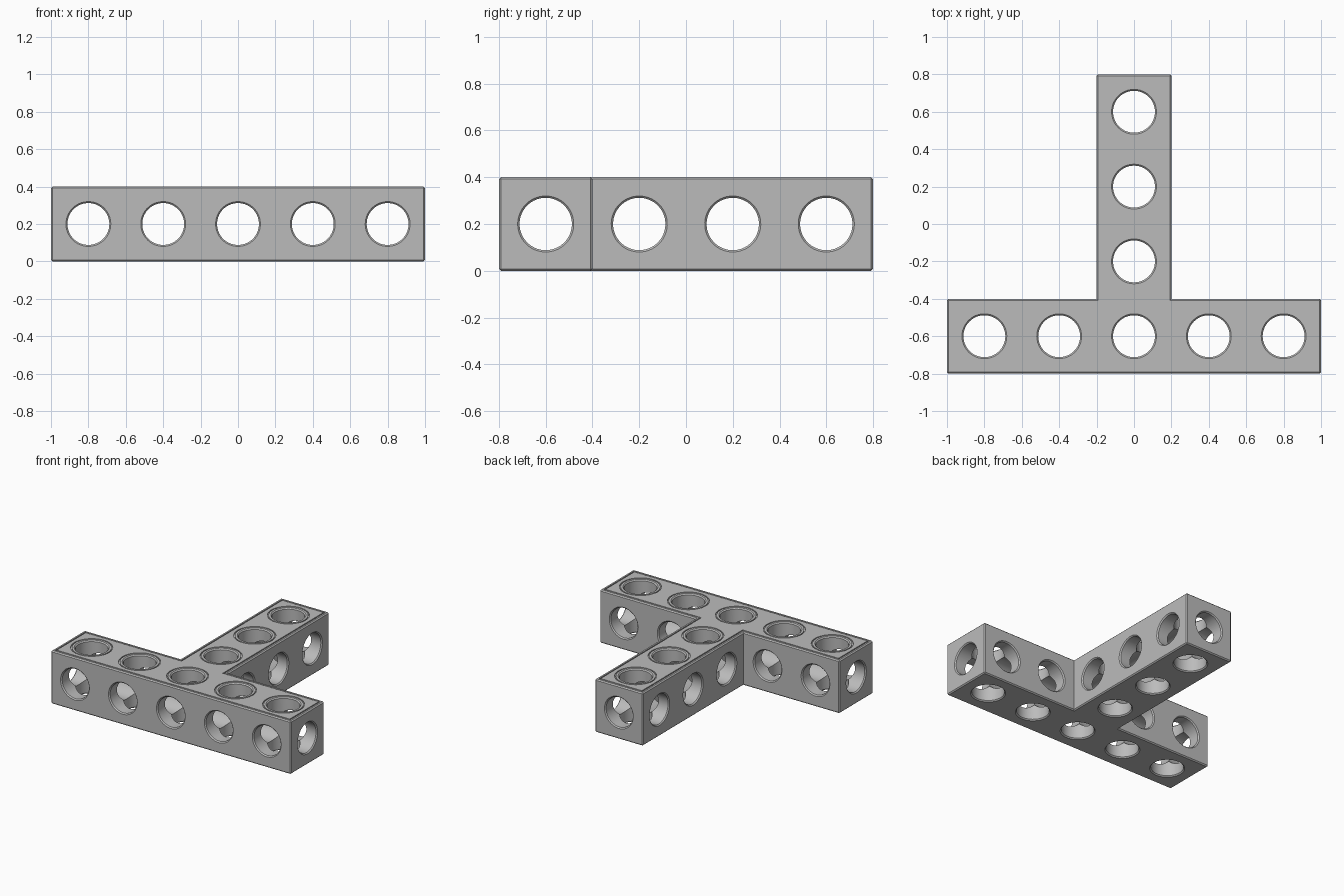
import bpy
import bmesh
from math import pi, cos, sin
from mathutils import Matrix, Vector

cube = bpy.data.objects.get("Cube")
if cube:
    bpy.data.objects.remove(cube, do_unlink=True)

PITCH, HALF, HEIGHT = 0.4, 0.2, 0.4
BORE, CHAMFER, SIDES = 0.112, 0.008, 48
MID = HEIGHT / 2

grey = bpy.data.materials.new("mid grey")
grey.use_nodes = True
grey.diffuse_color = (0.5, 0.5, 0.5, 1)
grey.node_tree.nodes["Principled BSDF"].inputs["Base Color"].default_value = (0.5, 0.5, 0.5, 1)


def make_object(name, bm):
    bmesh.ops.recalc_face_normals(bm, faces=bm.faces)
    mesh = bpy.data.meshes.new(name)
    bm.to_mesh(mesh)
    bm.free()
    mesh.materials.append(grey)
    obj = bpy.data.objects.new(name, mesh)
    bpy.context.collection.objects.link(obj)
    return obj


def loft(bm, loops, closed=False):
    """Skin a row of point loops; cap the ends unless it closes on itself."""
    rings = [[bm.verts.new(p) for p in loop] for loop in loops]
    pairs = list(zip(rings, rings[1:]))
    if closed:
        pairs.append((rings[-1], rings[0]))
    else:
        bm.faces.new(rings[0])
        bm.faces.new(rings[-1])
    n = len(rings[0])
    for a, b in pairs:
        for i in range(n):
            j = (i + 1) % n
            bm.faces.new((a[i], a[j], b[j], b[i]))


def circle(radius, h, matrix, phase):
    angles = [2 * pi * (i + phase) / SIDES for i in range(SIDES)]
    return [matrix @ Vector((radius * cos(a), radius * sin(a), h)) for a in angles]


def tee(inset, z):
    """Outline of the T, moved inward by inset."""
    w, s = 1 - inset, HALF - inset
    front, step, back = -0.8 + inset, -0.4 - inset, 0.8 - inset
    return [(-w, front, z), (w, front, z), (w, step, z), (s, step, z),
            (s, back, z), (-s, back, z), (-s, step, z), (-w, step, z)]


def bore(bm, centre, axis, length, phase):
    """Through hole with a small chamfer at both mouths."""
    turn = {"x": Matrix.Rotation(pi / 2, 4, "Y"),
            "y": Matrix.Rotation(pi / 2, 4, "X"),
            "z": Matrix.Identity(4)}[axis]
    matrix = Matrix.Translation(centre) @ turn
    h = length / 2
    half = [(BORE, h - CHAMFER), (BORE + 2 * CHAMFER, h + CHAMFER)]
    profile = [(r, -z) for r, z in reversed(half)] + half
    loft(bm, [circle(r, z, matrix, phase) for r, z in profile])


# T-shaped beam with chamfered outer edges
bm = bmesh.new()
loft(bm, [tee(0, 0), tee(0, HEIGHT)])
bmesh.ops.recalc_face_normals(bm, faces=bm.faces)
bmesh.ops.bevel(bm, geom=[e for e in bm.edges if e.is_convex],
                offset=0.008, segments=1, affect="EDGES")
beam = make_object("tee_beam", bm)

bar = [i * PITCH for i in range(-2, 3)]
stem = [-0.2, 0.2, 0.6]
cutters = []

# Vertical holes
bm = bmesh.new()
spots = [(x, -0.6) for x in bar] + [(0, y) for y in stem]
for x, y in spots:
    bore(bm, (x, y, MID), "z", HEIGHT, 0)
cutters.append(make_object("vertical_hole_cutter", bm))

# Front to back holes, the middle one running the whole stem
bm = bmesh.new()
for x in bar:
    if x == 0:
        bore(bm, (0, 0, MID), "y", 1.6, 0.3)
    else:
        bore(bm, (x, -0.6, MID), "y", PITCH, 0.3)
cutters.append(make_object("depth_hole_cutter", bm))

# Side to side holes, the front one running the whole bar
bm = bmesh.new()
bore(bm, (0, -0.6, MID), "x", 2, 0.6)
for y in stem:
    bore(bm, (0, y, MID), "x", PITCH, 0.6)
cutters.append(make_object("side_hole_cutter", bm))

# Fine grooves on the top: a border line and a ring round each hole
bm = bmesh.new()
low, high = HEIGHT - 0.008, HEIGHT + 0.02
loft(bm, [tee(0.02, low), tee(0.02, high), tee(0.028, high), tee(0.028, low)], closed=True)
for x, y in spots:
    place = Matrix.Translation((x, y, 0))
    section = [(0.136, low), (0.136, high), (0.144, high), (0.144, low)]
    loft(bm, [circle(r, z, place, 0) for r, z in section], closed=True)
cutters.append(make_object("groove_cutter", bm))

# Cut everything and keep the finished mesh
for cutter in cutters:
    cutter.hide_render = True
    mod = beam.modifiers.new(cutter.name, "BOOLEAN")
    mod.operation = "DIFFERENCE"
    mod.solver = "EXACT"
    mod.object = cutter
bpy.context.view_layer.update()
graph = bpy.context.evaluated_depsgraph_get()
finished = bpy.data.meshes.new_from_object(beam.evaluated_get(graph))
beam.modifiers.clear()
beam.data = finished
for cutter in cutters:
    bpy.data.objects.remove(cutter, do_unlink=True)
finished.materials.clear()
finished.materials.append(grey)
for face in finished.polygons:
    face.material_index = 0

bpy.ops.object.select_all(action="DESELECT")
beam.select_set(True)
bpy.context.view_layer.objects.active = beam
bpy.ops.object.shade_smooth_by_angle(angle=pi / 6)
